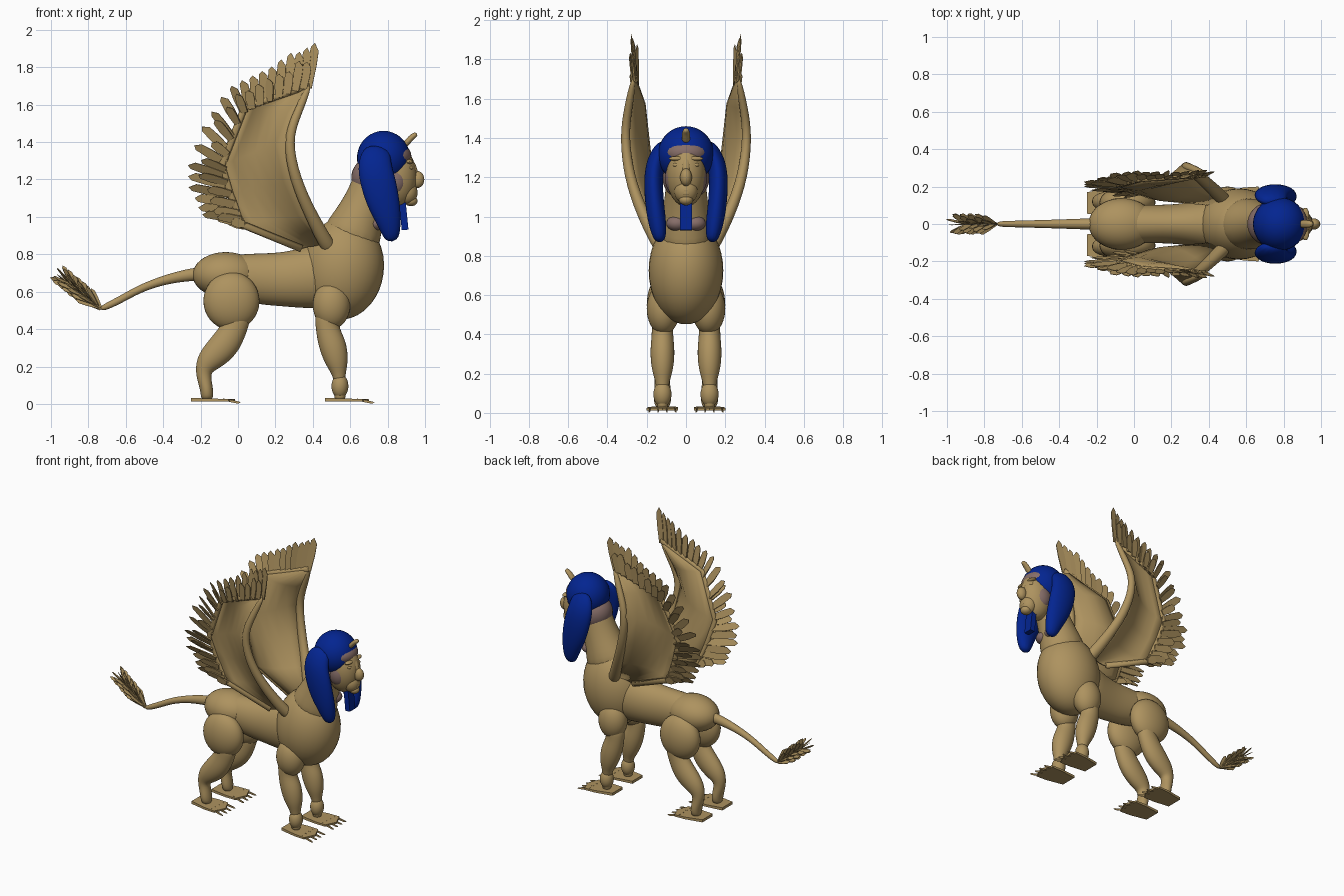
import bpy, bmesh, math, random
from mathutils import Vector, Matrix

if "Cube" in bpy.data.objects:
    bpy.data.objects.remove(bpy.data.objects["Cube"])

random.seed(4)


def material(name, rgb):
    m = bpy.data.materials.new(name)
    m.diffuse_color = (*rgb, 1)
    m.use_nodes = True
    m.node_tree.nodes["Principled BSDF"].inputs["Base Color"].default_value = m.diffuse_color
    return m


TAN = material("sandstone", (0.42, 0.29, 0.115))
BLUE = material("royal blue", (0.001, 0.018, 0.28))
MAUVE = material("dusty mauve", (0.24, 0.155, 0.14))


def finish(name, bm, mat, mirror=False, smooth=True, subsurf=0):
    bmesh.ops.recalc_face_normals(bm, faces=bm.faces)
    me = bpy.data.meshes.new(name)
    bm.to_mesh(me)
    bm.free()
    me.materials.append(mat)
    for p in me.polygons:
        p.use_smooth = smooth
    ob = bpy.data.objects.new(name, me)
    bpy.context.collection.objects.link(ob)
    if subsurf:
        ob.modifiers.new("round", 'SUBSURF').levels = subsurf
        ob.modifiers["round"].render_levels = subsurf
    if mirror:
        mod = ob.modifiers.new("mirror", 'MIRROR')
        mod.use_axis = (False, True, False)
        mod.use_mirror_merge = False
    return ob


def ball(name, c, r, mat=TAN, mirror=False, tilt=0):
    bm = bmesh.new()
    m = Matrix.Translation(c) @ Matrix.Rotation(tilt, 4, 'Y') @ Matrix.Diagonal((*r, 1))
    bmesh.ops.create_uvsphere(bm, u_segments=32, v_segments=18, radius=1, matrix=m)
    return finish(name, bm, mat, mirror)


def loft(name, secs, mat=TAN, mirror=False, n=12, subsurf=2):
    """Sections are (x, y, z, in-plane radius, sideways radius)."""
    bm = bmesh.new()
    pts = [Vector(s[:3]) for s in secs]
    rings = []
    for i, s in enumerate(secs):
        t = (pts[min(i + 1, len(pts) - 1)] - pts[max(i - 1, 0)]).normalized()
        side = (Vector((0, 1, 0)) - t * t.y).normalized()
        up = t.cross(side)
        rings.append([bm.verts.new(pts[i] + up * s[3] * math.cos(a) + side * s[4] * math.sin(a))
                      for a in (2 * math.pi * k / n for k in range(n))])
    for a, b in zip(rings, rings[1:]):
        for k in range(n):
            bm.faces.new((a[k], a[(k + 1) % n], b[(k + 1) % n], b[k]))
    bm.faces.new(rings[0])
    bm.faces.new(rings[-1])
    return finish(name, bm, mat, mirror, True, subsurf)


def blade(bm, base, tip, w, th=0.006, roll=0):
    """A flat pointed feather, rolled about its length."""
    base, tip = Vector(base), Vector(tip)
    d = tip - base
    s = d.cross(Vector((0, 1, 0))).normalized() * w
    s = Matrix.Rotation(roll, 3, d) @ s
    nrm = s.cross(d).normalized() * th
    shape = [(0, -.7), (.5, -.95), (.84, -.9), (1, .1), (.9, .75), (.5, .95), (0, .7)]
    top, bot = [[bm.verts.new(base + d * u + s * v + nrm * k * (1 - .8 * u)) for u, v in shape]
                for k in (1, -1)]
    bm.faces.new(top)
    bm.faces.new(bot[::-1])
    for i in range(7):
        j = (i + 1) % 7
        bm.faces.new((top[i], top[j], bot[j], bot[i]))


def along(path, t):
    """Point at fraction t of a polyline."""
    f = t * (len(path) - 1)
    i = min(int(f), len(path) - 2)
    return Vector(path[i]).lerp(Vector(path[i + 1]), f - i)


# torso, chest, rump and neck
loft("torso", [(-.16, 0, .69, .07, .08), (-.05, 0, .69, .11, .105), (.08, 0, .67, .138, .105),
               (.22, 0, .665, .145, .105), (.36, 0, .67, .165, .13), (.5, 0, .70, .20, .16)], n=16)
ball("chest", (.56, 0, .725), (.22, .19, .275), tilt=.12)
ball("rump", (-.065, 0, .69), (.178, .138, .122))
loft("neck", [(.58, 0, .82, .19, .16), (.64, 0, .98, .135, .13), (.70, 0, 1.12, .11, .105),
              (.76, 0, 1.3, .11, .10)], n=16)

# legs
ball("thigh", (-.035, .115, .55), (.15, .085, .155), mirror=True)
loft("hind_leg", [(.0, .12, .50, .08, .06), (-.01, .12, .42, .07, .052), (-.07, .12, .31, .088, .066),
                  (-.165, .12, .225, .07, .055), (-.19, .12, .17, .043, .036), (-.17, .12, .09, .036, .048),
                  (-.165, .12, .05, .036, .045), (-.165, .12, .02, .03, .03)], mirror=True)
ball("shoulder", (.5, .115, .53), (.10, .085, .13), mirror=True)
loft("front_leg", [(.49, .12, .50, .085, .065), (.47, .12, .42, .06, .052), (.505, .12, .32, .08, .067),
                   (.53, .12, .22, .065, .058), (.54, .12, .16, .036, .036), (.545, .12, .10, .03, .03)],
     mirror=True)
ball("front_ankle", (.545, .12, .095), (.045, .046, .065), mirror=True)
loft("front_heel", [(.545, .12, .09, .03, .03), (.545, .12, .05, .033, .03), (.545, .12, .02, .03, .028)],
     mirror=True)

# flat paws with toes and claws
for name, x in (("hind", -.25), ("front", .465)):
    bm = bmesh.new()
    outline = [(0, .055), (.0, .17), (.12, .195), (.2, .2), (.235, .12), (.2, .04), (.12, .04)]
    lo = [bm.verts.new((x + u, v, .013)) for u, v in outline]
    hi = [bm.verts.new((x + u, v, .032 - .03 * u)) for u, v in outline]
    bm.faces.new(lo[::-1])
    bm.faces.new(hi)
    for i in range(7):
        j = (i + 1) % 7
        bm.faces.new((lo[i], lo[j], hi[j], hi[i]))
    for k in range(4):
        y = .06 + .04 * k
        blade(bm, (x + .17, y, .024), (x + .265, y + .007 * (k - 1.5), .005), .007, .005)
    finish(name + "_paw", bm, TAN, True, False)

# tail and its tuft
loft("tail", [(-.16, 0, .70, .04, .035), (-.27, 0, .69, .034, .03), (-.4, 0, .662, .025, .025),
              (-.53, 0, .615, .021, .021), (-.64, 0, .55, .02, .018), (-.74, 0, .505, .018, .016)])
bm = bmesh.new()
for i in range(46):
    t = (i + .5) / 46
    a = i * 2.4
    p = Vector((-.73 - .165 * t, 0, .505 + .135 * t))
    out = Vector((.7 * math.cos(a), 1.1 * math.sin(a), .75 * math.cos(a)))
    blade(bm, p, p + Vector((-.088, 0, .075)) + out * .05, .013, .004, a)
finish("tail_tuft", bm, TAN, False, False)

# wing bones, membrane and feathers
LEAD = [(.47, .14, .86), (.385, .225, 1.02), (.305, .29, 1.2), (.262, .315, 1.41),
        (.315, .295, 1.55), (.385, .265, 1.71)]
TRAIL = [(.34, .12, .83), (.02, .165, .96), (-.04, .185, 1.12), (-.085, .205, 1.28),
         (.035, .235, 1.585), (.38, .26, 1.705)]
bm = bmesh.new()
rows = []
for a, b in zip(LEAD, TRAIL):
    row = []
    sag = .17 * (Vector(a) - Vector(b)).length
    for k in range(7):
        u = k / 6
        p = Vector(a).lerp(Vector(b), u)
        p.y -= sag * math.sin(math.pi * u)
        row.append(bm.verts.new(p))
    rows.append(row)
for a, b in zip(rows, rows[1:]):
    for k in range(6):
        bm.faces.new((a[k], a[k + 1], b[k + 1], b[k]))
web = finish("wing_membrane", bm, TAN, False)
solid = web.modifiers.new("thickness", 'SOLIDIFY')
solid.thickness, solid.offset = .014, 0
mod = web.modifiers.new("mirror", 'MIRROR')
mod.use_axis = (False, True, False)
loft("wing_arm", [(.50, .11, .82, .04, .035)] + [(*p, r, r * .9) for p, r in
     zip(LEAD, (.045, .036, .033, .028, .026, .018))], mirror=True, n=8)
loft("wing_rim", [(*p, .02, .012) for p in TRAIL], mirror=True, n=6, subsurf=0)

TIPS = [(-.06, .155, .98), (-.21, .18, 1.02), (-.26, .2, 1.14), (-.27, .22, 1.28), (-.18, .25, 1.52),
        (-.05, .265, 1.69), (.08, .262, 1.76), (.2, .255, 1.83), (.32, .26, 1.89), (.415, .268, 1.935)]
EDGE = [(.04, .165, .95), (.01, .17, 1.0), (-.03, .182, 1.1), (-.07, .198, 1.22), (-.05, .215, 1.38),
        (.02, .232, 1.55), (.10, .24, 1.59), (.2, .246, 1.63), (.29, .253, 1.67), (.375, .26, 1.69)]
bm = bmesh.new()
for i in range(22):
    t = i / 21
    base, tip = along(EDGE, t), along(TIPS, t)
    tip = base.lerp(tip, random.uniform(.92, 1.02))
    tip.y += random.uniform(-.015, .015)
    blade(bm, base, tip, .027, .005, random.uniform(.1, .6))
for i in range(18):
    t = (i + .4) / 18
    base, tip = along(EDGE, t), along(TIPS, t)
    tip = base.lerp(tip, random.uniform(.55, .75))
    blade(bm, base + Vector((0, .012, 0)), tip + Vector((0, .025, 0)), .026, .005, random.uniform(.1, .6))
finish("wing_feathers", bm, TAN, True, False)

# face
ball("face", (.84, 0, 1.215), (.115, .10, .165))
ball("muzzle", (.905, 0, 1.13), (.055, .06, .065))
ball("nose", (.96, 0, 1.2), (.036, .03, .045))
ball("nose_bridge", (.937, 0, 1.255), (.02, .022, .055), tilt=-.3)
ball("brow", (.917, .045, 1.295), (.02, .042, .012), mirror=True)
ball("eye", (.92, .047, 1.262), (.016, .02, .012), mirror=True)
for z in (1.118, 1.136):
    ball("lip", (.946, 0, z), (.014, .028, .01))
ball("chin", (.925, 0, 1.085), (.035, .036, .028))

# headdress with its inner cloth
ball("headdress_cap", (.778, 0, 1.315), (.142, .143, .145), BLUE)
ball("forehead_band", (.842, 0, 1.325), (.085, .108, .068), MAUVE)
ball("neck_cloth", (.735, 0, 1.2), (.132, .12, .12), MAUVE, tilt=.5)
ball("cheek_cloth", (.835, .05, 1.195), (.07, .057, .085), MAUVE, True)
ball("collar", (.735, .045, .965), (.05, .055, .04), MAUVE, True)
loft("headdress_lappet", [(.75, .11, 1.38, .07, .03), (.725, .155, 1.29, .095, .05),
                          (.75, .168, 1.18, .10, .05), (.782, .16, 1.06, .09, .05),
                          (.812, .145, .96, .064, .048), (.825, .13, .865, .038, .03)], BLUE, True)
loft("crown_ornament", [(.885, 0, 1.375, .017, .02), (.91, 0, 1.405, .018, .024),
                        (.932, 0, 1.43, .017, .022), (.958, 0, 1.445, .014, .014)], n=8)

# beard
bm = bmesh.new()
m = Matrix.Translation((.886, 0, 1.005)) @ Matrix.Rotation(-.1, 4, 'Y') @ Matrix.Diagonal((.036, .062, .15, 1))
bmesh.ops.create_cube(bm, size=1, matrix=m)
finish("beard", bm, BLUE, False, False)
